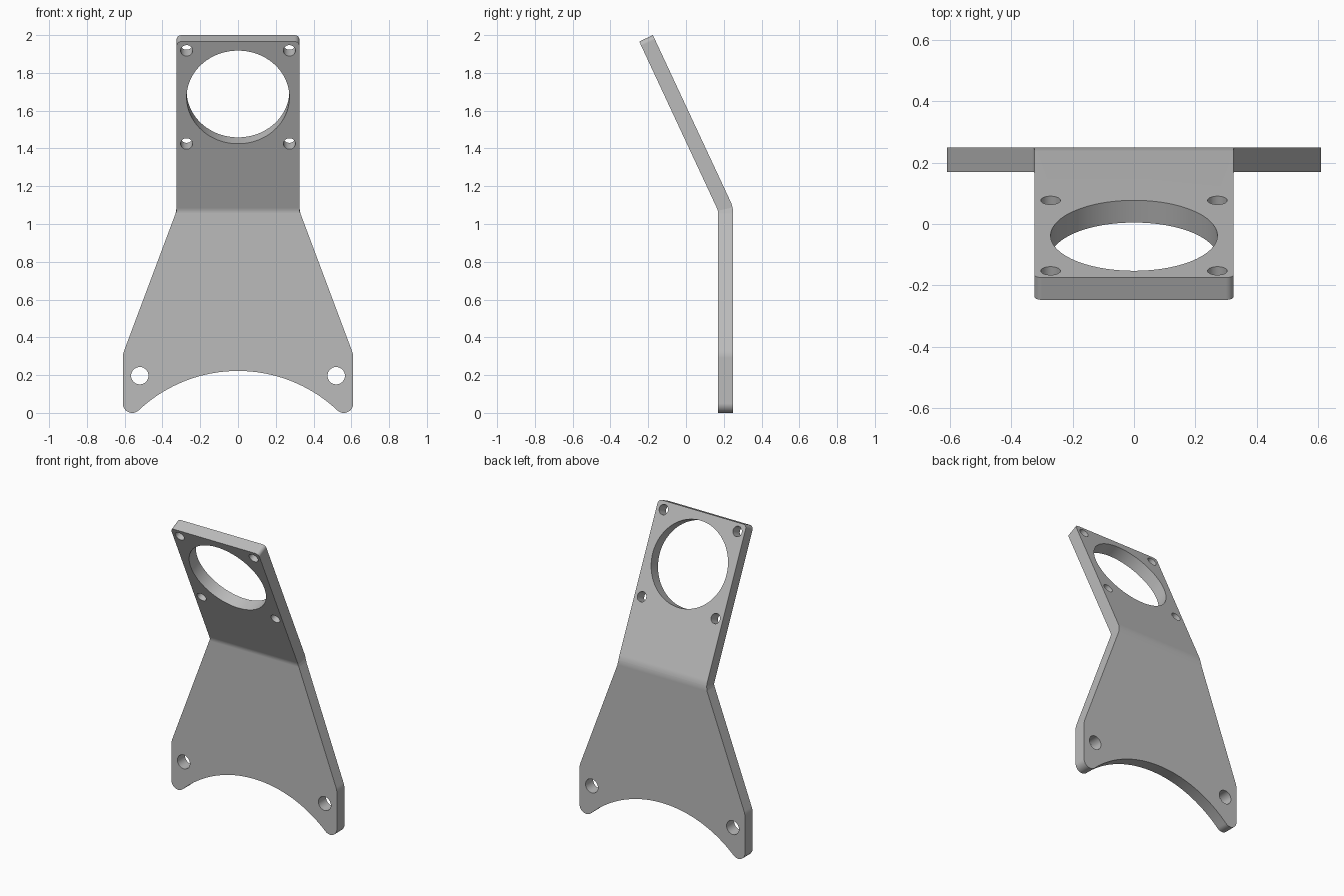
import bpy, bmesh, math
from mathutils import Vector

cube = bpy.data.objects.get("Cube")
if cube:
    bpy.data.objects.remove(cube, do_unlink=True)

THICK = 0.08
BEND_ANGLE = math.radians(25)
BEND_START, BEND_RADIUS = 1.055, 0.07
BEND_END = BEND_START + BEND_RADIUS * BEND_ANGLE
PLATE_TOP = 2.058
RING_U, RING_R = 1.733, 0.272


def arc(cx, cy, r, a0, a1, n):
    """Points on an arc, angles in radians."""
    return [(cx + r * math.cos(a0 + (a1 - a0) * i / n),
             cy + r * math.sin(a0 + (a1 - a0) * i / n)) for i in range(n + 1)]


def fillet(prev, corner, after, r, n=8):
    """Round one corner of an outline."""
    c = Vector(corner)
    d0 = (Vector(prev) - c).normalized()
    d1 = (Vector(after) - c).normalized()
    half = d0.angle(d1) / 2
    centre = c + (d0 + d1).normalized() * (r / math.sin(half))
    s = c + d0 * (r / math.tan(half)) - centre
    e = c + d1 * (r / math.tan(half)) - centre
    a0 = math.atan2(s.y, s.x)
    turn = math.atan2(s.x * e.y - s.y * e.x, s.dot(e))
    return arc(centre.x, centre.y, r, a0, a0 + turn, n)


# Right half of the flat outline, from the middle of the bottom arch to the top
tip, tip_r, arch_r = (0.56, 0.05), 0.05, 0.767
arch_y = 0.222 - arch_r
join = math.atan2(tip[1] - arch_y, tip[0])
hip, waist, corner = (0.61, 0.31), (0.325, 1.07), (0.325, PLATE_TOP)
half = arc(0, arch_y, arch_r, math.pi / 2, join, 32)
half += arc(*tip, tip_r, join - math.pi, 0, 16)[1:]
half += fillet((0.61, 0.05), hip, waist, 0.1)
half += [waist]
half += fillet(waist, corner, (0, PLATE_TOP), 0.025)
outline = half + [(-x, y) for x, y in reversed(half[1:])]

# Round openings: large ring hole, its four screw holes, two foot holes
holes = [(0, RING_U, RING_R, 96)]
for sx in (-1, 1):
    holes += [(sx * RING_R, RING_U + sy * RING_R, 0.032, 32) for sy in (-1, 1)]
    holes.append((sx * 0.52, 0.197, 0.046, 32))

curve = bpy.data.curves.new("flat_plate", 'CURVE')
curve.dimensions = '2D'
curve.fill_mode = 'BOTH'
curve.extrude = THICK / 2
loops = [outline] + [arc(x, y, r, 0, 2 * math.pi, n)[:-1] for x, y, r, n in holes]
for loop in loops:
    spline = curve.splines.new('POLY')
    spline.points.add(len(loop) - 1)
    for p, (x, y) in zip(spline.points, loop):
        p.co = (x, y, 0, 1)
    spline.use_cyclic_u = True
flat = bpy.data.objects.new("flat_plate", curve)
bpy.context.collection.objects.link(flat)
bpy.context.view_layer.update()
mesh = bpy.data.meshes.new_from_object(
    flat.evaluated_get(bpy.context.evaluated_depsgraph_get()))
bpy.data.objects.remove(flat, do_unlink=True)

# Cut lines across the bend, then fold the upper plate forward
bm = bmesh.new()
bm.from_mesh(mesh)
bmesh.ops.remove_doubles(bm, verts=bm.verts, dist=0.0001)
steps = 8
for i in range(steps + 1):
    u = BEND_START + (BEND_END - BEND_START) * i / steps
    bmesh.ops.bisect_plane(bm, geom=bm.verts[:] + bm.edges[:] + bm.faces[:],
                           plane_co=(0, u, 0), plane_no=(0, 1, 0), dist=0.00001)
for v in bm.verts:
    x, u, w = v.co
    t = min(max((u - BEND_START) / BEND_RADIUS, 0), BEND_ANGLE)
    run = min(u - BEND_START, 0) + max(u - BEND_END, 0)
    r = BEND_RADIUS + w + THICK / 2
    v.co = (x, 0.17 - BEND_RADIUS + r * math.cos(t) - run * math.sin(t),
            BEND_START + r * math.sin(t) + run * math.cos(t))
bmesh.ops.recalc_face_normals(bm, faces=bm.faces)
bm.to_mesh(mesh)
bm.free()

bracket = bpy.data.objects.new("bent_bracket_plate", mesh)
mesh.name = "bent_bracket_plate"
bpy.context.collection.objects.link(bracket)

# Plain grey finish
grey = bpy.data.materials.new("plain_grey")
grey.use_nodes = True
colour = (0.5, 0.5, 0.5, 1)
grey.diffuse_color = colour
grey.node_tree.nodes["Principled BSDF"].inputs["Base Color"].default_value = colour
mesh.materials.clear()
mesh.materials.append(grey)
for p in mesh.polygons:
    p.material_index = 0

# Smooth the curved walls and the fold, keep the rims crisp
bpy.ops.object.select_all(action='DESELECT')
bracket.select_set(True)
bpy.context.view_layer.objects.active = bracket
bpy.ops.object.shade_smooth_by_angle(angle=math.radians(30))
weighted = bracket.modifiers.new("clean_shading", 'WEIGHTED_NORMAL')
weighted.keep_sharp = True
